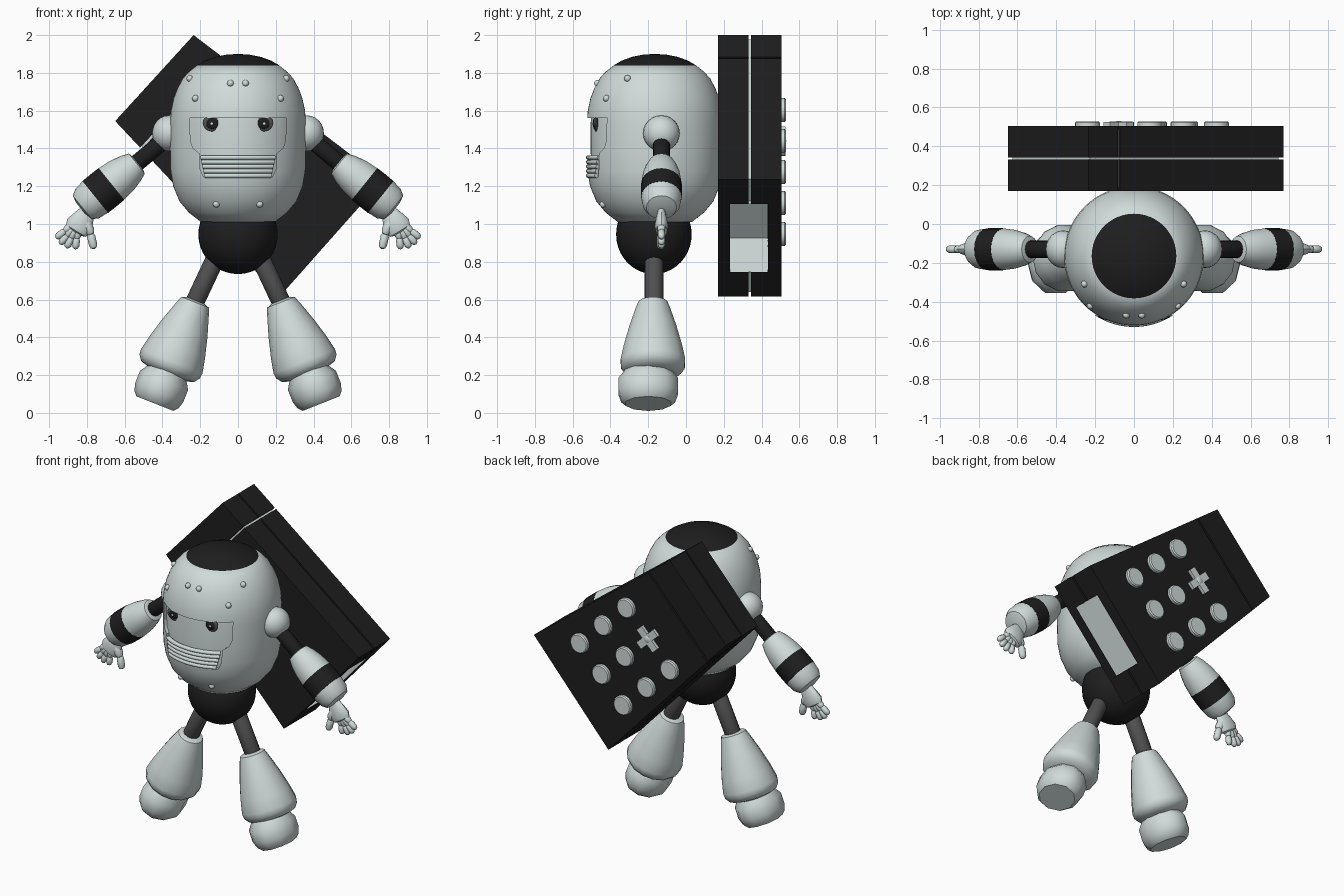
import bpy, bmesh, math
from mathutils import Vector, Matrix

if "Cube" in bpy.data.objects:
    bpy.data.objects.remove(bpy.data.objects["Cube"])


def material(name, *rgb):
    m = bpy.data.materials.new(name)
    m.diffuse_color = (*rgb, 1)
    m.use_nodes = True
    m.node_tree.nodes["Principled BSDF"].inputs["Base Color"].default_value = m.diffuse_color
    return m


LIGHT = material("pale_grey", 0.63, 0.71, 0.70)
BLACK = material("black", 0.013, 0.013, 0.013)
GREY = material("dark_grey", 0.08, 0.08, 0.08)
X, Y, Z = Vector((1, 0, 0)), Vector((0, 1, 0)), Vector((0, 0, 1))


def finish(name, bm, mat, smooth=True):
    bmesh.ops.recalc_face_normals(bm, faces=bm.faces)
    me = bpy.data.meshes.new(name)
    bm.to_mesh(me)
    bm.free()
    ob = bpy.data.objects.new(name, me)
    bpy.context.collection.objects.link(ob)
    me.materials.append(mat)
    if smooth:
        smooth_object(ob)
    return ob


def smooth_object(ob, angle=40):
    bpy.ops.object.select_all(action='DESELECT')
    ob.select_set(True)
    bpy.context.view_layer.objects.active = ob
    bpy.ops.object.shade_smooth_by_angle(angle=math.radians(angle))


def loft(name, rings, mat, smooth=True):
    bm = bmesh.new()
    rows = [[bm.verts.new(p) for p in ring] for ring in rings]
    for a, b in zip(rows, rows[1:]):
        for i in range(len(a)):
            j = (i + 1) % len(a)
            bm.faces.new((a[i], a[j], b[j], b[i]))
    bm.faces.new(rows[0])
    bm.faces.new(rows[-1])
    return finish(name, bm, mat, smooth)


def circle(c, e1, e2, r1, r2, n):
    return [c + e1 * r1 * math.cos(2 * math.pi * i / n) + e2 * r2 * math.sin(2 * math.pi * i / n)
            for i in range(n)]


def lathe(name, profile, origin, d, mat, n=32, flat=1.0):
    """Turn (radius, distance) points round an axis; flat scales the y radius."""
    d, o = Vector(d).normalized(), Vector(origin)
    side = Y if abs(d.y) < 0.9 else X
    e1 = side.cross(d).normalized()
    return loft(name, [circle(o + d * t, e1, side, max(r, .002), max(r, .002) * flat, n)
                       for r, t in profile], mat)


def limb(name, a, b, r, mat, n=16):
    """Round-ended tube between two points."""
    a, b = Vector(a), Vector(b)
    h = (b - a).length
    pts = [(0, 0), (r * .7, r * .3), (r, r), (r, h - r), (r * .7, h - r * .3), (0, h)]
    return lathe(name, pts, a, b - a, mat, n)


def ball(name, c, r, mat, seg=24):
    bm = bmesh.new()
    bmesh.ops.create_uvsphere(bm, u_segments=seg, v_segments=seg // 2, radius=1,
                              matrix=Matrix.Translation(c) @ Matrix.Diagonal((*r, 1)))
    return finish(name, bm, mat)


def prism(name, poly, y0, y1, mat):
    """Flat-sided block from an xz outline."""
    return loft(name, [[Vector((p[0], y, p[1])) for p in poly] for y in (y0, y1)], mat, False)


def cut(ob, cutter):
    mod = ob.modifiers.new("cut", 'BOOLEAN')
    mod.operation, mod.solver, mod.object = 'DIFFERENCE', 'EXACT', cutter
    bpy.context.view_layer.objects.active = ob
    bpy.ops.object.modifier_apply(modifier=mod.name)


# --- round body with recessed face ---
CY = -0.165
BODY = [(.217, 1.84), (.262, 1.805), (.293, 1.77), (.32, 1.72), (.341, 1.665), (.355, 1.6),
        (.36, 1.53), (.36, 1.4), (.357, 1.28), (.343, 1.2), (.31, 1.12), (.26, 1.06), (.195, 1.01)]


def body_radius(z):
    for (r0, z0), (r1, z1) in zip(BODY, BODY[1:]):
        if z1 <= z <= z0:
            return r0 + (r1 - r0) * (z - z0) / (z1 - z0)


def on_body(x, z, inset=0.0):
    r = body_radius(z) - inset
    return Vector((x, CY - math.sqrt(r * r - x * x), z))


body = lathe("body_shell", BODY, (0, CY, 0), Z, LIGHT, 64)
half = [(.255, 1.56), (.252, 1.44), (.238, 1.4), (.205, 1.375), (.2, 1.29), (.18, 1.245)]
cutter = prism("face_cutter", half + [(-x, z) for x, z in reversed(half)], -0.7, -0.3, LIGHT)
cut(body, cutter)
bpy.data.objects.remove(cutter)
smooth_object(body)
lathe("face_surface", [(r - .02, z) for r, z in BODY[2:-2]], (0, CY, 0), Z, LIGHT, 64)
lathe("head_cap", [(0, 1.9), (.06, 1.897), (.12, 1.885), (.175, 1.865), (.218, 1.84)],
      (0, CY, 0), Z, BLACK, 48)
ball("pelvis", (0, -.17, .945), (.21, .2, .21), BLACK, 40)

# mouth bars
for k in range(5):
    z, w = 1.352 - k * .024, .58 - .018 * k
    rings = []
    for i in range(17):
        a = -w + 2 * w * i / 16
        out = Vector((math.sin(a), -math.cos(a), 0))
        rings.append(circle(Vector((0, CY, z)) + out * .351, out, Z, .014, .0125, 10))
    loft("mouth_bar", rings, LIGHT)

# rivets, eyes
for s in (-1, 1):
    for x, z in ((.04, 1.745), (.255, 1.77), (.225, 1.665), (.115, 1.105)):
        ball("rivet", on_body(s * x, z), (.018, .018, .018), LIGHT, 12)
    e = on_body(s * .135, 1.535, .02)
    ball("eye_ring", e, (.052, .012, .045), GREY)
    ball("eye", e + Vector((0, -.007, -.002)), (.034, .01, .03), BLACK)
    ball("eye_glint", e + Vector((s * .004, -.016, -.004)), (.008, .003, .007), LIGHT, 12)

# --- arms, hands and legs, both sides ---
for s in (-1, 1):
    ay = -.13
    ball("shoulder", (s * .365, ay, 1.48), (.09, .097, .095), LIGHT)
    limb("upper_arm", (s * .37, ay, 1.46), (s * .58, ay, 1.285), .045, BLACK)
    o, d = (s * .53, ay, 1.325), (s * .78, 0, -.63)
    lathe("forearm", [(.04, 0), (.068, .008), (.085, .05), (.1, .11), (.107, .18)], o, d, LIGHT, 20)
    lathe("forearm_band", [(.108, .18), (.109, .235), (.108, .29)], o, d, BLACK, 20)
    lathe("cuff", [(.107, .29), (.1, .345), (.08, .378), (.04, .388)], o, d, LIGHT, 20)
    lathe("palm", [(.03, 0), (.045, .02), (.06, .06), (.072, .1), (.062, .13), (.02, .145)],
          (s * .79, ay, 1.075), (s * .52, 0, -.85), LIGHT, 16, .5)
    for (bx, bz), (tx, tz) in (((.87, 1.0), (.965, .925)), ((.87, .985), (.943, .892)),
                               ((.86, .98), (.908, .872)), ((.845, .98), (.862, .866))):
        mx, mz = bx * .45 + tx * .55, bz * .45 + tz * .55
        limb("finger", (s * bx, ay, bz), (s * mx, ay, mz), .021, LIGHT, 10)
        limb("fingertip", (s * (mx - (tx - bx) * .12), ay, mz - (tz - bz) * .12),
             (s * tx, ay, tz), .019, LIGHT, 10)
    limb("thumb", (s * .815, ay, 1.03), (s * .775, ay - .005, .94), .027, LIGHT, 10)
    limb("thumb_tip", (s * .782, ay, .955), (s * .762, ay - .005, .867), .022, LIGHT, 10)

    limb("thigh", (s * .1, -.17, .86), (s * .255, -.17, .53), .05, GREY)
    o, d = (s * .225, -.175, .59), (s * .37, 0, -.93)
    lathe("lower_leg", [(.05, -.005), (.078, .005), (.092, .04), (.128, .15), (.158, .26), (.175, .34),
                        (.172, .37), (.15, .4), (.1, .415)], o, d, LIGHT, 14)
    lathe("foot", [(.1, .38), (.112, .41), (.137, .45), (.137, .52), (.125, .56), (.105, .582)],
          (s * .225, -.2, .59), d, LIGHT, 10, 1.2)

# --- tapered pack on the back: four blocks round a pale core ---
A, B, C, D = (Vector(p) for p in ((-.65, 1.545), (-.235, 2.0), (.77, 1.235), (.22, .615)))
Y0, Y1, YM, GAP = .17, .505, .337, .006
f0, f1 = .152, .162
cap = [A, B, B.lerp(C, f0), A.lerp(D, f0)]
main = [A.lerp(D, f1), B.lerp(C, f1), C, D]
mid = (A + B + C + D) / 4
core = [mid + (p - mid) * .965 for p in (A, B, C, D)]
parts = []
for y0, y1, where in ((Y0, YM - GAP, "front"), (YM + GAP, Y1, "back")):
    prism("pack_cap_" + where, cap, y0, y1, BLACK)
    parts.append(prism("pack_main_" + where, main, y0, y1, BLACK))
parts.append(prism("pack_core", core, Y0 + .02, Y1 - .02, LIGHT))

# open slot in the wide end, with a pale lining
t = (C - D).normalized()
n = Vector((t.y, -t.x))
end = (C + D) / 2


def slot(h, out, depth):
    return [end + t * h + n * out, end - t * h + n * out, end - t * h - n * depth, end + t * h - n * depth]


cutter = prism("slot_cutter", slot(.242, .1, .275), .232, .433, LIGHT)
for p in parts:
    cut(p, cutter)
bpy.data.objects.remove(cutter)
lining = prism("slot_lining", slot(.24, -.001, .27), .234, .431, LIGHT)
bm = bmesh.new()
bm.from_mesh(lining.data)
n3 = Vector((n.x, 0, n.y))
bmesh.ops.delete(bm, geom=[f for f in bm.faces if f.normal.dot(n3) > .9], context='FACES_ONLY')
bmesh.ops.reverse_faces(bm, faces=bm.faces)
bm.to_mesh(lining.data)
bm.free()

# keypad: eight round buttons and a cross
u, v, centre = Vector((.172, -.164)), Vector((.16, .164)), Vector((.093, 1.275))
for i in (-1, 0, 1):
    for j in (-1, 0, 1):
        c = centre + u * i + v * j
        if (i, j) != (-1, 0):
            lathe("button", [(.064, -.01), (.064, .017), (.057, .024)], (c.x, Y1, c.y), Y, LIGHT, 24)
            continue
        un, vn = u.normalized(), v.normalized()
        for a, b, top in ((un, vn, .02), (vn, un, .0205)):
            prism("cross_key", [c + a * .085 + b * .025, c - a * .085 + b * .025,
                                c - a * .085 - b * .025, c + a * .085 - b * .025],
                  Y1 - .01, Y1 + top, LIGHT)
        ball("cross_key_centre", (c.x, Y1 + .01, c.y), (.03, .016, .03), LIGHT, 16)
